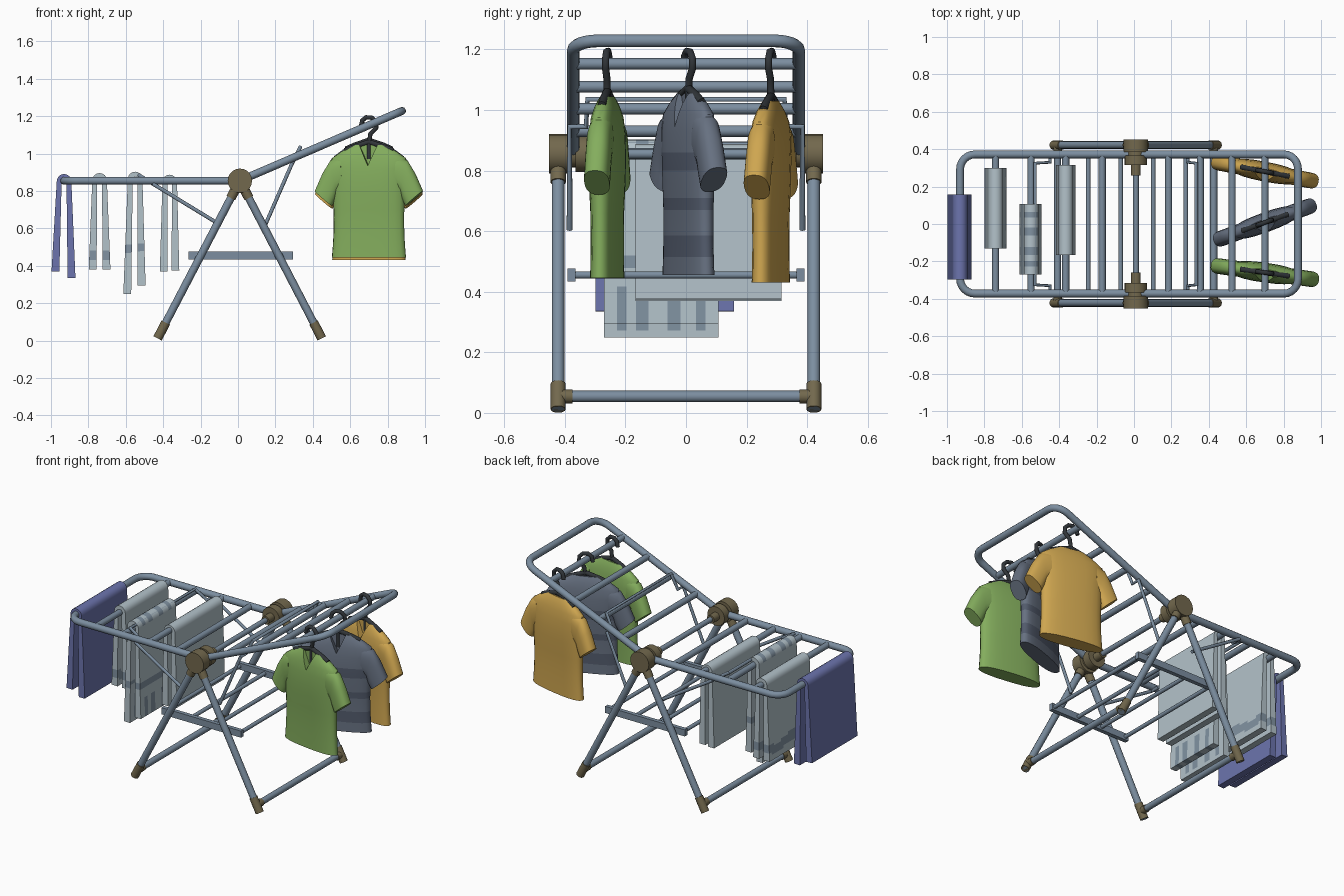
import bpy, bmesh
from math import sin, cos, pi, radians, copysign
from mathutils import Vector, Matrix

cube = bpy.data.objects.get("Cube")
if cube:
    bpy.data.objects.remove(cube, do_unlink=True)


def material(name, *rgb):
    m = bpy.data.materials.new(name)
    m.use_nodes = True
    m.diffuse_color = (*rgb, 1)
    m.node_tree.nodes["Principled BSDF"].inputs["Base Color"].default_value = (*rgb, 1)
    return m


STEEL = material("blue grey steel", .2, .27, .35)
OLIVE = material("olive plastic", .17, .14, .075)
GREEN = material("green cloth", .23, .42, .11)
YELLOW = material("yellow cloth", .62, .38, .08)
BLUE = material("blue towel", .15, .175, .42)
PALE = material("pale towel", .45, .54, .59)
STRIPE = material("towel stripe", .22, .29, .36)
GREY = material("grey cloth", .135, .165, .22)
BAND = material("dark grey band", .085, .105, .15)
BLACK = material("black hanger", .03, .035, .04)


def activate(obj):
    bpy.ops.object.select_all(action='DESELECT')
    obj.select_set(True)
    bpy.context.view_layer.objects.active = obj


def smooth(obj, angle=40):
    activate(obj)
    bpy.ops.object.shade_smooth_by_angle(angle=radians(angle))


def mesh_object(name, bm, *mats):
    bmesh.ops.recalc_face_normals(bm, faces=bm.faces[:])
    me = bpy.data.meshes.new(name)
    bm.to_mesh(me)
    bm.free()
    for m in mats:
        me.materials.append(m)
    obj = bpy.data.objects.new(name, me)
    bpy.context.collection.objects.link(obj)
    return obj


def tube(name, pts, r, mat, res=4):
    """Round bar swept along a path."""
    cu = bpy.data.curves.new(name, 'CURVE')
    cu.dimensions = '3D'
    cu.bevel_depth, cu.bevel_resolution, cu.use_fill_caps = r, res, True
    sp = cu.splines.new('POLY')
    sp.points.add(len(pts) - 1)
    for p, co in zip(sp.points, pts):
        p.co = (*co, 1)
    cu.materials.append(mat)
    obj = bpy.data.objects.new(name, cu)
    bpy.context.collection.objects.link(obj)
    activate(obj)
    bpy.ops.object.convert(target='MESH')
    smooth(bpy.context.object, 50)
    return bpy.context.object


def cross_bar(name, x, z, half, r, mat=STEEL):
    return tube(name, [(x, -half, z), (x, half, z)], r, mat)


def box(name, centre, size, mat):
    bm = bmesh.new()
    bmesh.ops.create_cube(bm, size=1, matrix=Matrix.Translation(centre) @ Matrix.Diagonal((*size, 1)))
    return mesh_object(name, bm, mat)


# Wings: rounded U frames with cross rods
HX, HZ = .01, .855


def wing(side, ex, ez, rod_xs):
    d = Vector((ex - HX, 0, ez - HZ))
    tip, u, w, c = Vector((ex, 0, ez)), d.normalized(), .372, .08
    arc = [tip - u * c * (1 - cos(a)) + Vector((0, w - c + c * sin(a), 0))
           for a in [i * pi / 12 for i in range(7)]]
    half = arc + [Vector((HX, w, HZ))]
    flip = [Vector((p.x, -p.y, p.z)) for p in reversed(half)]
    tube(side + "_wing_frame", flip + half, .021, STEEL)
    for x in rod_xs:
        cross_bar(side + "_wing_rod", x, HZ + d.z * (x - HX) / d.x, .365, .019)


wing("right", -.93, .855, (-.74, -.55, -.365, -.17))
wing("left", .877, 1.228, (.70, .525, .355, .185))
cross_bar("hub_axle", HX, HZ, .34, .016)

# Hubs, legs and feet
for s in (-1, 1):
    for name, a, b, r in (("outer_hub", .385, .452, .065), ("hub_neck", .36, .4, .045),
                          ("inner_hub", .315, .365, .06), ("axle_collar", .26, .32, .026)):
        tube(name, [(HX, s * a, HZ), (HX, s * b, HZ)], r, OLIVE, 8)
    for fx in (-.43, .448):
        top, foot = Vector((HX, s * .422, HZ)), Vector((fx, s * .422, .012))
        tube("leg", [top, foot], .021, STEEL)
        tube("leg_socket", [top, top.lerp(foot, .11)], .026, OLIVE)
        tube("foot_cap", [top.lerp(foot, .9), foot], .025, OLIVE)
        bar = top.lerp(foot, .95)
        tube("foot_sleeve", [bar, (bar.x, s * .375, bar.z)], .023, OLIVE)
    box("shelf_side_bar", (.015, s * .378, .455), (.56, .026, .042), STEEL)
for fx in (-.43, .448):
    cross_bar("foot_bar", HX + (fx - HX) * .95, HZ + (.012 - HZ) * .95, .42, .019)
for i in range(4):
    cross_bar("shelf_rod", -.245 + i * .174, .455, .37, .012)

# Wire props that hold the wings up
for name, low, bend, end in (("left_prop", (.14, .605), (.288, .945), (.333, 1.035)),
                             ("right_prop", (-.105, .625), (-.45, .835), (-.53, .885))):
    half = [(end[0], .325, end[1]), (bend[0], .33, bend[1]),
            (bend[0], .384, bend[1]), (low[0], .384, low[1])]
    tube(name, [(x, -y, z) for x, y, z in reversed(half)] + half, .01, STEEL)


# Towels: folded strips over the rods
def towel(name, x, xa, xb, za, zb, top, y0, y1, mats, rule):
    n, rows = 28, 36
    knee, r = top - .04, .026
    path = [(xa + (x - r - xa) * i / n, za + (knee - za) * i / n, .021 - .008 * i / n) for i in range(n)]
    path += [(x - r * cos(a), knee + r * sin(a), .013) for a in [i * pi / 8 for i in range(9)]]
    path += [(xb + (x + r - xb) * i / n, zb + (knee - zb) * i / n, .021 - .008 * i / n)
             for i in reversed(range(n))]
    outer, inner = [], []
    for i, (px, pz, t) in enumerate(path):
        a, b = path[max(i - 1, 0)], path[min(i + 1, len(path) - 1)]
        nrm = Vector((a[1] - b[1], b[0] - a[0])).normalized()
        outer.append((px + nrm.x * t, pz + nrm.y * t))
        inner.append((px - nrm.x * t, pz - nrm.y * t))
    ring = outer + inner[::-1]
    m, k = len(ring), len(path)
    bm = bmesh.new()
    grid = [[bm.verts.new((px, y0 + (y1 - y0) * j / rows, pz)) for px, pz in ring] for j in range(rows + 1)]
    for j in range(rows):
        for i in range(m):
            bm.faces.new((grid[j][i], grid[j][(i + 1) % m], grid[j + 1][(i + 1) % m], grid[j + 1][i]))
    for g in (grid[0], grid[-1]):
        for i in range(k - 1):
            bm.faces.new((g[i], g[i + 1], g[m - 2 - i], g[m - 1 - i]))
    for f in bm.faces:
        f.material_index = int(rule(f.calc_center_median()))
    smooth(mesh_object(name, bm, *mats))


def plain(c):
    return False


def wavy(c):
    return abs(c.z - .455 - .012 * sin(c.y * 22)) < .028


def streaks(c):
    near = min(abs(c.y - y) for y in (-.21, -.145, -.04, .05))
    return near < .017 and (.27 < c.z < .42 or c.z > .87) or abs(c.z - .50) < .02


towel("blue_towel", -.93, -.976, -.89, .37, .335, .892, -.298, .158, [BLUE], plain)
towel("banded_towel", -.74, -.777, -.703, .38, .38, .897, -.13, .30, [PALE, STRIPE], wavy)
towel("streaked_towel", -.55, -.592, -.515, .25, .295, .904, -.27, .107, [PALE, STRIPE], streaks)
towel("pale_towel", -.365, -.397, -.335, .37, .375, .888, -.167, .315, [PALE], plain)


# Shirts: lofted body and sleeves, with a notched collar
def loft(bm, rings):
    rows = [[bm.verts.new(p) for p in r] for r in rings]
    n = len(rows[0])
    for a, b in zip(rows, rows[1:]):
        for i in range(n):
            bm.faces.new((a[i], a[(i + 1) % n], b[(i + 1) % n], b[i]))
    bm.faces.new(rows[0])
    bm.faces.new(rows[-1])


def section(centre, half, depth, n=24):
    pts = []
    for i in range(n):
        c, s = cos(2 * pi * i / n), sin(2 * pi * i / n)
        pts.append(Vector(centre) + Vector(half) * copysign(abs(c) ** .8, c)
                   + Vector((0, depth * copysign(abs(s) ** .8, s), 0)))
    return pts


BODY = [(.445, .2, .046), (.505, .195, .045), (.575, .191, .045), (.66, .19, .046), (.70, .191, .048),
        (.79, .193, .052), (.85, .195, .053), (.92, .203, .05), (.975, .2, .043),
        (1.01, .15, .034), (1.035, .1, .024), (1.045, .09, .018)]
SLEEVE = [(.15, .985, .14, .82), (.207, .965, .17, .79), (.25, .895, .18, .755), (.292, .8, .198, .72)]
DARK_RANGES = ((.505, .575), (.66, .70), (.79, .85))


def dark(c):
    return any(a < c.z < b for a, b in DARK_RANGES)


def shirt(name, y, turn, dz, mats):
    place = Matrix.Translation((.70, y, dz)) @ Matrix.Rotation(radians(turn), 4, 'Z')
    bm = bmesh.new()
    loft(bm, [section((0, 0, z), (w, 0, 0), d) for z, w, d in BODY])
    for f in bm.faces:
        f.material_index = int(len(mats) > 1 and dark(f.calc_center_median()))
    body = mesh_object(name + "_body", bm, *mats)
    cut = bmesh.new()
    loft(cut, [[(-.06, v, 1.07), (.06, v, 1.07), (0, v, .935)] for v in (-.1, -.008)])
    cutter = mesh_object("collar_cutter", cut, mats[0])
    cutter.hide_render = True
    mod = body.modifiers.new("collar", 'BOOLEAN')
    mod.object, mod.operation, mod.solver = cutter, 'DIFFERENCE', 'EXACT'
    activate(body)
    bpy.ops.object.modifier_apply(modifier=mod.name)
    bpy.data.objects.remove(cutter, do_unlink=True)
    body.matrix_world = place
    smooth(body)
    for s in (-1, 1):
        bm = bmesh.new()
        loft(bm, [section((s * (a + c) / 2, 0, (b + d) / 2), (s * (a - c) / 2, 0, (b - d) / 2), .042)
                  for a, b, c, d in SLEEVE])
        sleeve = mesh_object(name + "_sleeve", bm, mats[0])
        sleeve.matrix_world = place
        smooth(sleeve)
    # Hanger hook and shoulders
    hook = [(-.043, 1.145), (-.036, 1.178), (-.015, 1.194), (.015, 1.192), (.038, 1.17),
            (.04, 1.138), (.008, 1.105), (0, 1.05), (0, .97)]
    flat = Matrix.Translation((0, 0, -dz))
    tube("hanger_hook", [place @ flat @ Vector((u, 0, z)) for u, z in hook], .012, BLACK)
    arms = [(-.13, 1.015), (-.08, 1.036), (0, 1.062), (.08, 1.036), (.13, 1.015)]
    tube("hanger_arms", [place @ Vector((u, 0, z)) for u, z in arms], .014, BLACK)


shirt("green_shirt", -.26, -8, 0, [GREEN])
shirt("grey_shirt", .008, 20, .01, [GREY, BAND])
shirt("yellow_shirt", .28, -11, -.015, [YELLOW])
